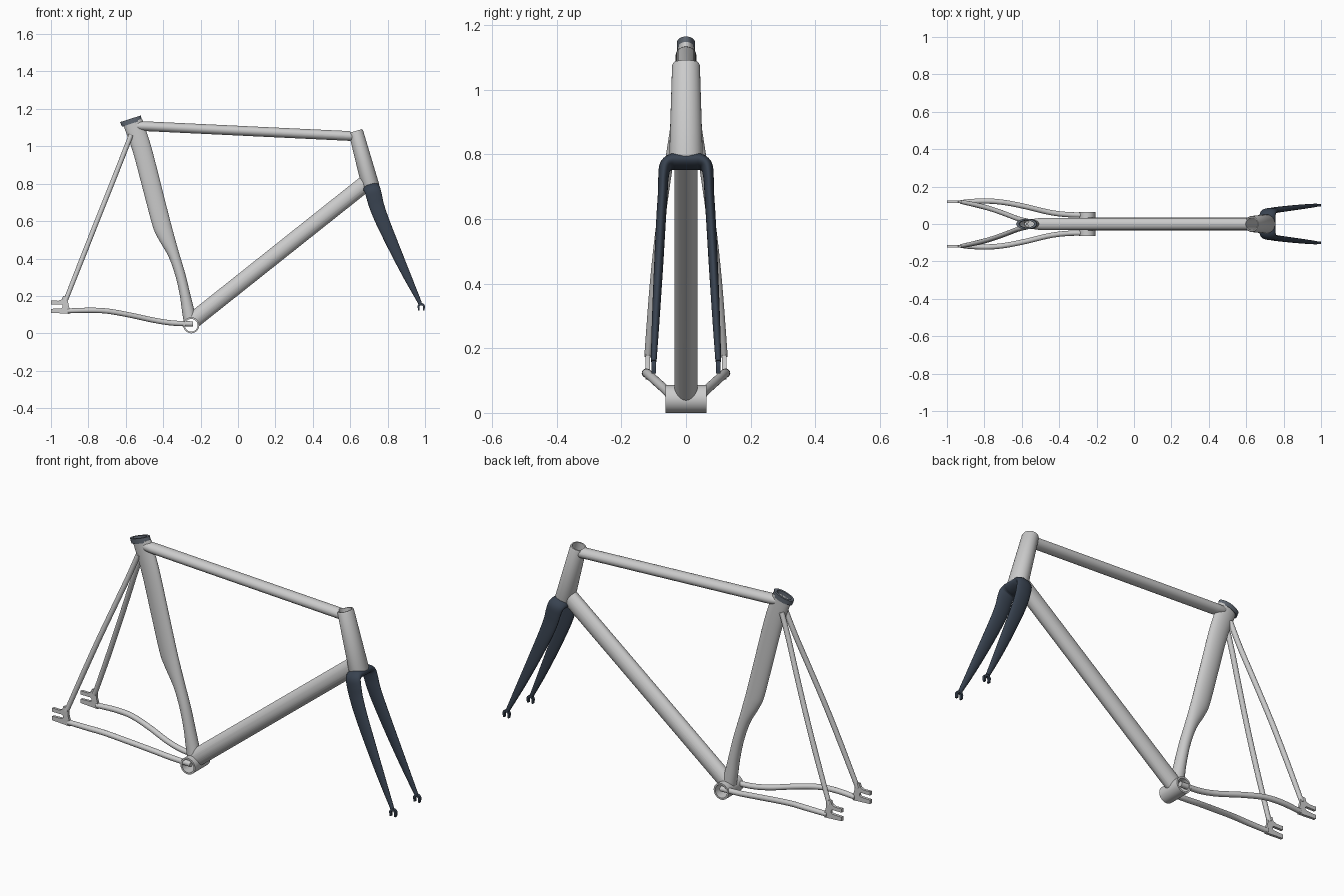
import bpy, bmesh
from math import sin, cos, pi, radians
from mathutils import Vector

if "Cube" in bpy.data.objects:
    bpy.data.objects.remove(bpy.data.objects["Cube"])

SIDES = 32


def finish(name, bm, mat=None):
    bmesh.ops.recalc_face_normals(bm, faces=bm.faces)
    me = bpy.data.meshes.new(name)
    bm.to_mesh(me)
    bm.free()
    ob = bpy.data.objects.new(name, me)
    bpy.context.collection.objects.link(ob)
    if mat:
        me.materials.append(mat)
    return ob


def spline(pts, steps):
    # Catmull-Rom through (x, y, z, r_ref, r_other) stations
    P = [Vector(p) for p in pts]
    out = []
    for i in range(len(P) - 1):
        a, b, c, d = P[max(i - 1, 0)], P[i], P[i + 1], P[min(i + 2, len(P) - 1)]
        for k in range(steps):
            t = k / steps
            out.append(0.5 * (2 * b + (c - a) * t + (2 * a - 5 * b + 4 * c - d) * t ** 2
                              + (3 * b - a - 3 * c + d) * t ** 3))
    return out + [P[-1]]


def loft(name, pts, steps=1, ref=(0, 1, 0), mat=None):
    # closed tube with elliptical sections; first radius lies along ref
    S = spline(pts, steps) if steps > 1 else [Vector(p) for p in pts]
    C = [Vector(s[:3]) for s in S]
    bm = bmesh.new()
    rings = []
    for i, s in enumerate(S):
        t = (C[min(i + 1, len(C) - 1)] - C[max(i - 1, 0)]).normalized()
        u = Vector(ref)
        u = (u - t * u.dot(t)).normalized()
        v = t.cross(u)
        rings.append([bm.verts.new(C[i] + u * s[3] * cos(2 * pi * k / SIDES)
                                   + v * s[4] * sin(2 * pi * k / SIDES)) for k in range(SIDES)])
    for r, q in zip(rings, rings[1:]):
        for k in range(SIDES):
            n = (k + 1) % SIDES
            bm.faces.new((r[k], r[n], q[n], q[k]))
    bm.faces.new(rings[0])
    bm.faces.new(rings[-1])
    return finish(name, bm, mat)


def plate(name, outline, y, thick, mat=None):
    # flat plate in the xz plane
    bm = bmesh.new()
    f = bm.faces.new([bm.verts.new((x, y - thick / 2, z)) for x, z in outline])
    g = bmesh.ops.extrude_face_region(bm, geom=[f])
    bmesh.ops.translate(bm, vec=(0, thick, 0),
                        verts=[e for e in g['geom'] if isinstance(e, bmesh.types.BMVert)])
    return finish(name, bm, mat)


def apply_mod(ob, kind, **props):
    m = ob.modifiers.new(kind.title(), kind)
    for k, v in props.items():
        setattr(m, k, v)
    bpy.context.view_layer.objects.active = ob
    bpy.ops.object.modifier_apply(modifier=m.name)


def mirror(ob):
    apply_mod(ob, 'MIRROR', use_axis=(False, True, False), use_mirror_merge=False)


dark = bpy.data.materials.new("dark_slate")
dark.diffuse_color = (0.04, 0.055, 0.08, 1)
dark.use_nodes = True
dark.node_tree.nodes["Principled BSDF"].inputs["Base Color"].default_value = dark.diffuse_color
collar_mat = bpy.data.materials.new("collar_slate")
collar_mat.diffuse_color = (0.12, 0.14, 0.17, 1)
collar_mat.use_nodes = True
collar_mat.node_tree.nodes["Principled BSDF"].inputs["Base Color"].default_value = collar_mat.diffuse_color

# Bottom bracket shell (axis along y) and its bore
shell = loft("bottom_bracket_shell", [(-.25, -.064, .043, .043, .043), (-.25, .064, .043, .043, .043)], ref=(1, 0, 0))
shell_bore = loft("shell_bore", [(-.25, -.1, .043, .034, .034), (-.25, .1, .043, .034, .034)], ref=(1, 0, 0))

# Head tube and bore
head = loft("head_tube", [(.629, 0, 1.082, .040, .036), (.631, 0, 1.075, .043, .039),
                          (.708, 0, .79, .052, .047), (.710, 0, .783, .050, .045)])
head_bore = loft("head_bore", [(.617, 0, 1.126, .032, .030), (.7113, 0, .775, .040, .037)])

# Top tube with a tapered rear end, and down tube
top = loft("top_tube", [(-.565, 0, 1.110, .012, .012), (-.55, 0, 1.110, .023, .020), (-.525, 0, 1.109, .030, .025),
                        (-.49, 0, 1.107, .032, .026), (.64, 0, 1.053, .032, .026)])
down = loft("down_tube", [(-.25, 0, .061, .036, .044), (.69, 0, .808, .036, .044)])

# Seat tube: deep aero section, pinched by the rear wheel cutout
seat = loft("seat_tube", [
    (-.252, 0, .05, .034, .036), (-.266, 0, .118, .032, .033), (-.284, 0, .21, .030, .028),
    (-.309, 0, .315, .028, .027), (-.344, 0, .422, .027, .030), (-.387, 0, .525, .027, .044),
    (-.410, 0, .59, .027, .049), (-.457, 0, .77, .027, .050), (-.513, 0, .984, .027, .051),
    (-.563, 0, 1.13, .026, .053)], steps=6)

# Seat collar, bored together with the seat tube
collar = loft("seat_collar", [(-.567, 0, 1.122, .028, .056), (-.575, 0, 1.147, .028, .058)], mat=collar_mat)
seat_bore = loft("seat_bore", [(-.535, 0, 1.02, .019, .042), (-.59, 0, 1.195, .019, .042)])

for cutter, parts in ((shell_bore, (shell, down, seat)), (head_bore, (head, top, down)),
                      (seat_bore, (seat, collar, top))):
    for ob in parts:
        apply_mod(ob, 'BOOLEAN', operation='DIFFERENCE', object=cutter, solver='EXACT')
    bpy.data.objects.remove(cutter)

# Seat stays and chain stays
mirror(loft("seat_stays", [
    (-.572, .016, 1.06, .013, .013), (-.62, .028, .937, .013, .013), (-.686, .053, .77, .013, .013),
    (-.76, .079, .585, .013, .013), (-.833, .099, .4, .013, .013), (-.922, .118, .175, .011, .012)], steps=6))
mirror(loft("chain_stays", [
    (-.24, .048, .05, .014, .014), (-.35, .050, .055, .014, .014), (-.45, .062, .070, .014, .014),
    (-.58, .093, .098, .014, .014), (-.70, .116, .119, .014, .014), (-.80, .123, .123, .014, .014),
    (-.91, .118, .120, .013, .013)], steps=6))

# Rear dropouts with slots opening backwards
mirror(plate("rear_dropouts", [
    (-1, .155), (-.945, .155), (-.938, .150), (-.938, .138), (-.945, .133), (-1, .131), (-1, .110), (-.90, .104),
    (-.895, .115), (-.907, .155), (-.911, .200), (-.935, .200), (-.942, .182), (-.96, .174), (-1, .175)], .119, .014))

# Fork: one inverted U running down both blades
half = [(.713, .022, .777, .045, .024), (.714, .046, .776, .044, .023), (.720, .064, .762, .043, .019),
        (.730, .070, .725, .042, .016), (.742, .072, .68, .040, .015), (.772, .077, .60, .037, .015),
        (.838, .085, .45, .030, .014), (.907, .093, .30, .021, .012), (.974, .1, .160, .010, .009)]
loft("fork", [(x, -y, z, a, b) for x, y, z, a, b in reversed(half)] + half, steps=5, ref=(.96, 0, .27), mat=dark)

# Fork dropouts: small hooks opening downwards
arc = [radians(a) for a in range(0, 181, 15)]
hook = [(.98 + .02 * cos(a), .142 + .02 * sin(a)) for a in arc] + [(.963, .122), (.971, .122)]
hook += [(.98 + .010 * cos(a), .140 + .010 * sin(a)) for a in reversed(arc)] + [(.989, .122), (.997, .122)]
mirror(plate("fork_dropouts", hook, .1, .014, dark))

bpy.ops.object.select_all(action='SELECT')
bpy.ops.object.shade_smooth_by_angle(angle=radians(35))
